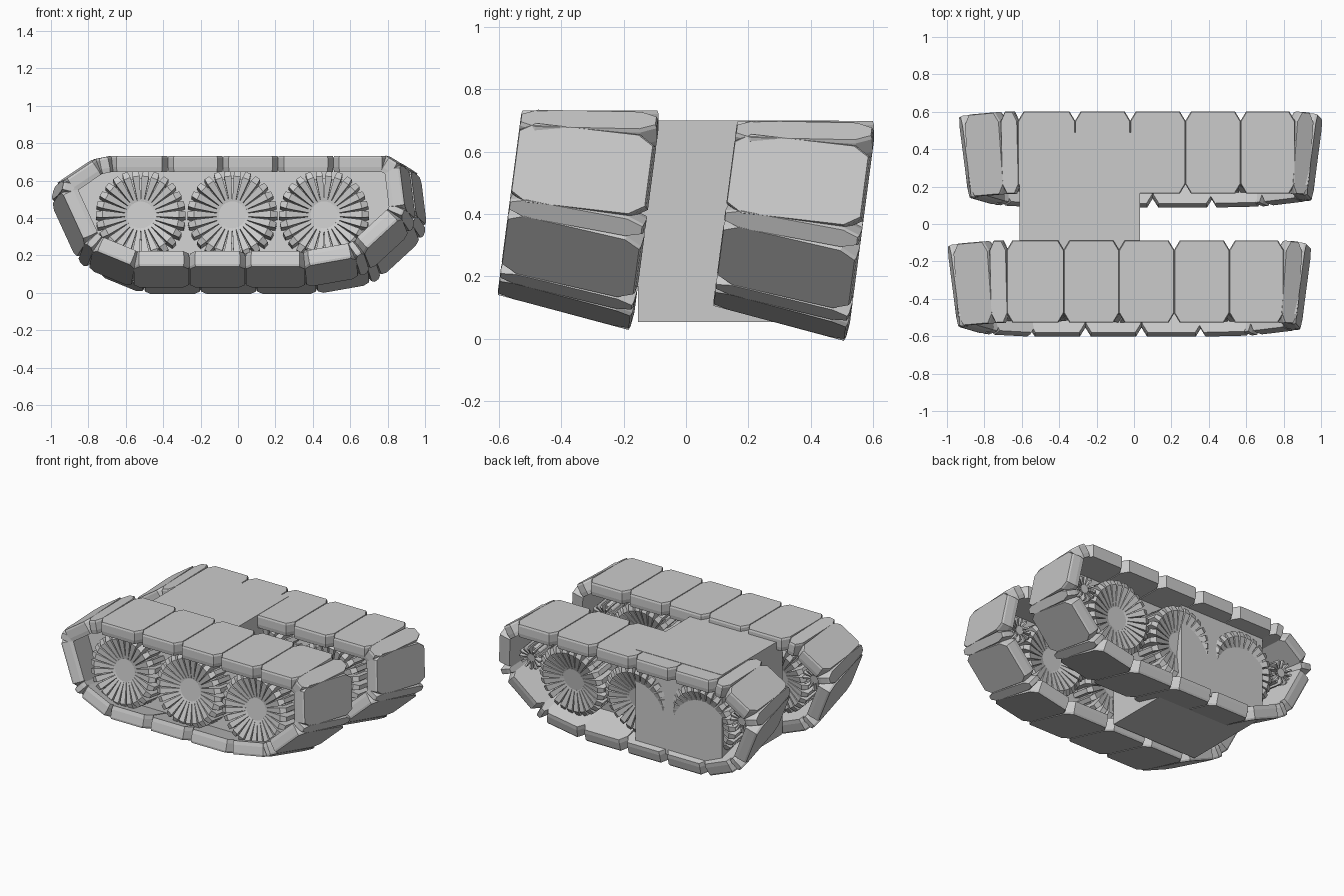
import bpy, bmesh
from math import sin, cos, pi, radians
from mathutils import Vector, Matrix

if "Cube" in bpy.data.objects:
    bpy.data.objects.remove(bpy.data.objects["Cube"])

TILT = radians(7.5)


def add_prism(bm, rings):
    """Loft a list of equal-length point rings and cap both ends."""
    vs = [[bm.verts.new(p) for p in r] for r in rings]
    n = len(vs[0])
    for a, b in zip(vs, vs[1:]):
        for i in range(n):
            j = (i + 1) % n
            bm.faces.new((a[i], a[j], b[j], b[i]))
    bm.faces.new(vs[0][::-1])
    bm.faces.new(vs[-1])


def finish(bm, name):
    bmesh.ops.recalc_face_normals(bm, faces=bm.faces)
    me = bpy.data.meshes.new(name)
    bm.to_mesh(me)
    bm.free()
    return me


# Track loop joints (x, height) at mid width, counter-clockwise from the front side
LOOP = [(-.56, -.33), (-.26, -.33), (.04, -.33), (.36, -.33),
        (.64, -.28), (.69, -.245), (.895, -.055), (.922, .005), (.89, .265),
        (.80, .323), (.51, .323), (.215, .323), (-.08, .323), (-.375, .323),
        (-.68, .323), (-.77, .305), (-.955, .18), (-.972, .10), (-.84, -.19),
        (-.79, -.235)]


def octagon(hs, hw, cs, cw):
    return [(-hs, -hw + cw), (-hs + cs, -hw), (hs - cs, -hw), (hs, -hw + cw),
            (hs, hw - cw), (hs - cs, hw), (-hs + cs, hw), (-hs, hw - cw)]


def track_mesh():
    bm = bmesh.new()
    for i, a in enumerate(LOOP):
        b = LOOP[(i + 1) % len(LOOP)]
        a, b = Vector((a[0], 0, a[1])), Vector((b[0], 0, b[1]))
        t = (b - a).normalized()
        n = Vector((t.z, 0, -t.x))
        # each link leans outward toward the back
        w = Vector((0, cos(TILT), 0)) + n * sin(TILT)
        n = n * cos(TILT) - Vector((0, sin(TILT), 0))
        c, hs = (a + b) / 2, (b - a).length / 2
        cs = min(.03, hs * .5)
        rings = []
        for depth, inset in ((-.085, .004), (-.06, 0), (-.012, 0), (0, .004)):
            ring = octagon(hs - inset * .8, .22 - inset, cs, .05)
            rings.append([c + t * s + w * q + n * depth for s, q in ring])
        add_prism(bm, rings)
    return finish(bm, "track")


def plate_mesh():
    # web closing the inside of the loop
    bm = bmesh.new()
    add_prism(bm, [[((x + .03) * .93 - .03, y, z * .85) for x, z in LOOP]
                   for y in (-.01, .01)])
    return finish(bm, "side_web")


def spoked_wheel(bm, cx, cz, r, y0, y1, spokes):
    def ring(rad, y, n=24):
        return [(cx + rad * cos(2 * pi * k / n), y, cz + rad * sin(2 * pi * k / n))
                for k in range(n)]
    d = (y1 - y0) * .12
    add_prism(bm, [ring(r * .36, y0 + d), ring(r * .36, y1 - d)])
    add_prism(bm, [ring(r * .84, y0 + d * 2), ring(r * .84, y1 - d * 2)])
    # wedge spokes running the full wheel depth
    for k in range(spokes):
        a = 2 * pi * k / spokes
        e, f = Vector((cos(a), 0, sin(a))), Vector((-sin(a), 0, cos(a)))
        o = Vector((cx, 0, cz))
        rings = []
        for rad, wid, dd in ((.3, .035, d), (.85, .08, 0), (1, .06, d * .5)):
            p, h = o + e * r * rad, f * r * wid
            lo, hi = Vector((0, y0 + dd, 0)), Vector((0, y1 - dd, 0))
            rings.append([p - h + lo, p + h + lo, p + h + hi, p - h + hi])
        add_prism(bm, rings)


def wheels_mesh():
    bm = bmesh.new()
    for x in (-.52, -.03, .46):
        spoked_wheel(bm, x, -.01, .24, -.15, .155, 26)
    return finish(bm, "road_wheels")


def gears_mesh():
    bm = bmesh.new()
    for x, z in ((.75, .08), (-.82, .07)):
        spoked_wheel(bm, x, z, .08, 0, .165, 12)
    return finish(bm, "end_gears")


# Two identical leaning track units
parts = [track_mesh(), plate_mesh(), wheels_mesh(), gears_mesh()]
for side, loc in (("front", (0, -.35, .412)), ("rear", (.06, .34, .377))):
    for me in parts:
        ob = bpy.data.objects.new(side + "_" + me.name, me)
        ob.matrix_world = Matrix.Translation(loc) @ Matrix.Rotation(-TILT, 4, 'X')
        bpy.context.collection.objects.link(ob)

# Central block joining the tracks
bpy.ops.mesh.primitive_cube_add(size=.645, location=(-.29, .168, .377))
bpy.context.object.name = "body_block"
